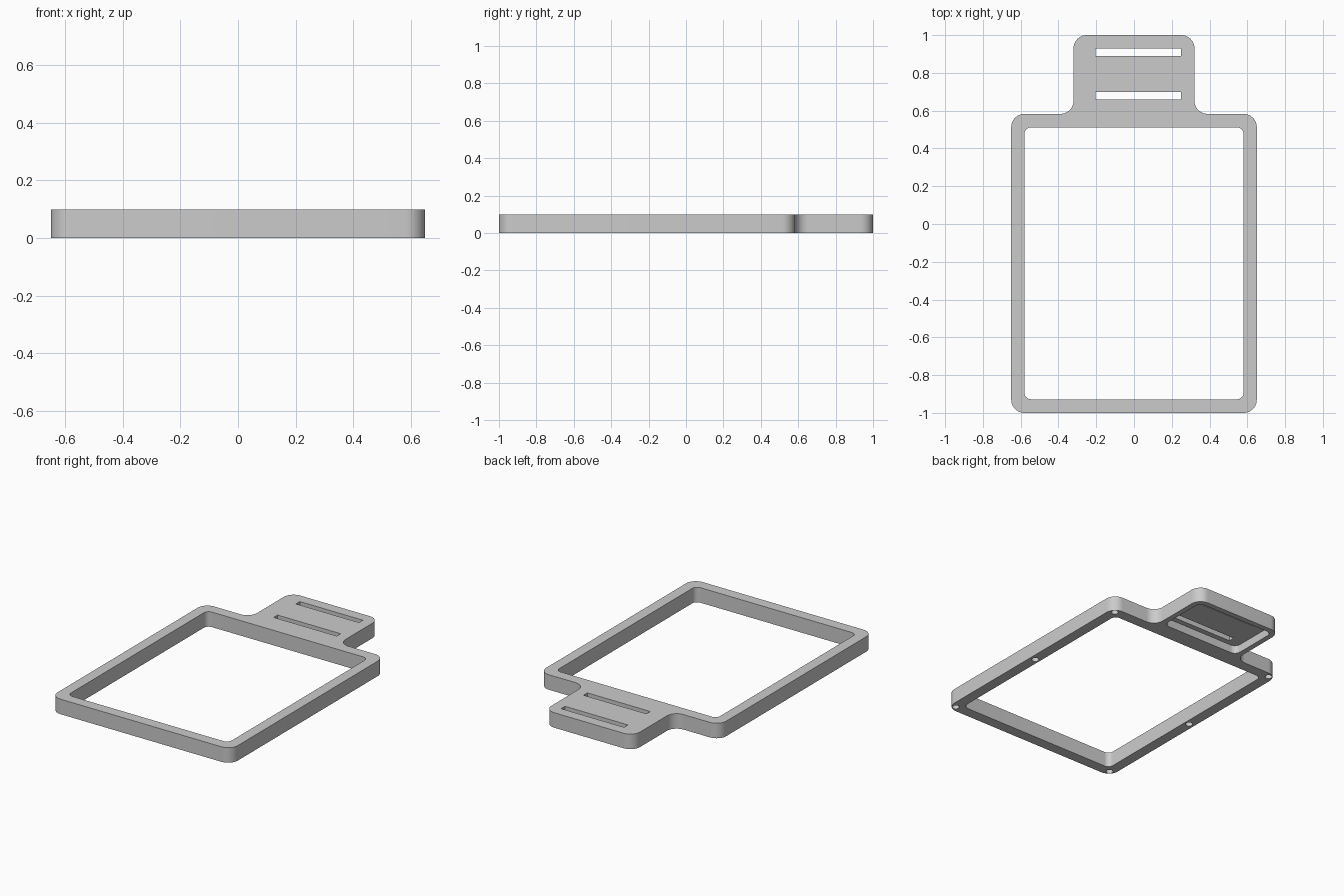
import bpy, bmesh, math
from mathutils import Vector

if "Cube" in bpy.data.objects:
    bpy.data.objects.remove(bpy.data.objects["Cube"])

HEIGHT = 0.098
grey = bpy.data.materials.new("plain grey")
grey.diffuse_color = (0.6, 0.6, 0.6, 1)
grey.use_nodes = True
grey.node_tree.nodes["Principled BSDF"].inputs["Base Color"].default_value = grey.diffuse_color


def fillet(points, radius, steps=10):
    """Round every corner of a closed outline, convex or concave."""
    out = []
    for i, p in enumerate(points):
        p = Vector(p)
        a = (Vector(points[i - 1]) - p).normalized()
        b = (Vector(points[(i + 1) % len(points)]) - p).normalized()
        half = a.angle(b) / 2
        centre = p + (a + b).normalized() * radius / math.sin(half)
        start = p + a * radius / math.tan(half) - centre
        end = p + b * radius / math.tan(half) - centre
        sweep = math.atan2(start.x * end.y - start.y * end.x, start.dot(end))
        for k in range(steps + 1):
            t = sweep * k / steps
            c, s = math.cos(t), math.sin(t)
            out.append(centre + Vector((start.x * c - start.y * s,
                                        start.x * s + start.y * c)))
    return out


def prism(name, outline, z0, z1):
    bm = bmesh.new()
    face = bm.faces.new([bm.verts.new((p[0], p[1], z0)) for p in outline])
    top = bmesh.ops.extrude_face_region(bm, geom=[face])["geom"]
    bmesh.ops.translate(bm, vec=(0, 0, z1 - z0),
                        verts=[v for v in top if isinstance(v, bmesh.types.BMVert)])
    bmesh.ops.recalc_face_normals(bm, faces=bm.faces)
    mesh = bpy.data.meshes.new(name)
    bm.to_mesh(mesh)
    bm.free()
    mesh.materials.append(grey)
    obj = bpy.data.objects.new(name, mesh)
    bpy.context.collection.objects.link(obj)
    return obj


def rect(x0, x1, y0, y1):
    return [(x0, y0), (x1, y0), (x1, y1), (x0, y1)]


# Frame and strap tab share one outline
half = [(0.65, -1), (0.65, 0.583), (0.32, 0.583), (0.32, 1)]
outline = half + [(-x, y) for x, y in reversed(half)]
body = prism("frame_with_tab", fillet(outline, 0.07), 0, HEIGHT)

# Large opening, recess under the tab and the two strap slots
cutters = [
    prism("opening_cutter", fillet(rect(-0.58, 0.58, -0.928, 0.511), 0.035), -0.1, 0.2),
    prism("recess_cutter", fillet(rect(-0.285, 0.285, 0.625, 0.965), 0.04), -0.1, 0.053),
]
for y in (0.68, 0.91):
    cutters.append(prism("slot_cutter", rect(-0.205, 0.25, y - 0.02, y + 0.02), -0.1, 0.2))

# Blind round holes under the frame, at the corners and side middles
for x in (-0.612, 0.612):
    for y in (-0.962, -0.208, 0.546):
        ring = [(x + 0.022 * math.cos(k * math.tau / 24),
                 y + 0.022 * math.sin(k * math.tau / 24)) for k in range(24)]
        cutters.append(prism("hole_cutter", ring, -0.1, 0.05))

for cutter in cutters:
    cutter.hide_render = True
    mod = body.modifiers.new(cutter.name, "BOOLEAN")
    mod.operation = "DIFFERENCE"
    mod.solver = "EXACT"
    mod.object = cutter

# Bake the cuts, then drop the cutters
bpy.context.view_layer.update()
baked = bpy.data.meshes.new_from_object(
    body.evaluated_get(bpy.context.evaluated_depsgraph_get()))
body.modifiers.clear()
body.data = baked
for cutter in cutters:
    bpy.data.objects.remove(cutter)

bpy.context.view_layer.objects.active = body
body.select_set(True)
bpy.ops.object.shade_smooth_by_angle(angle=math.radians(30))
